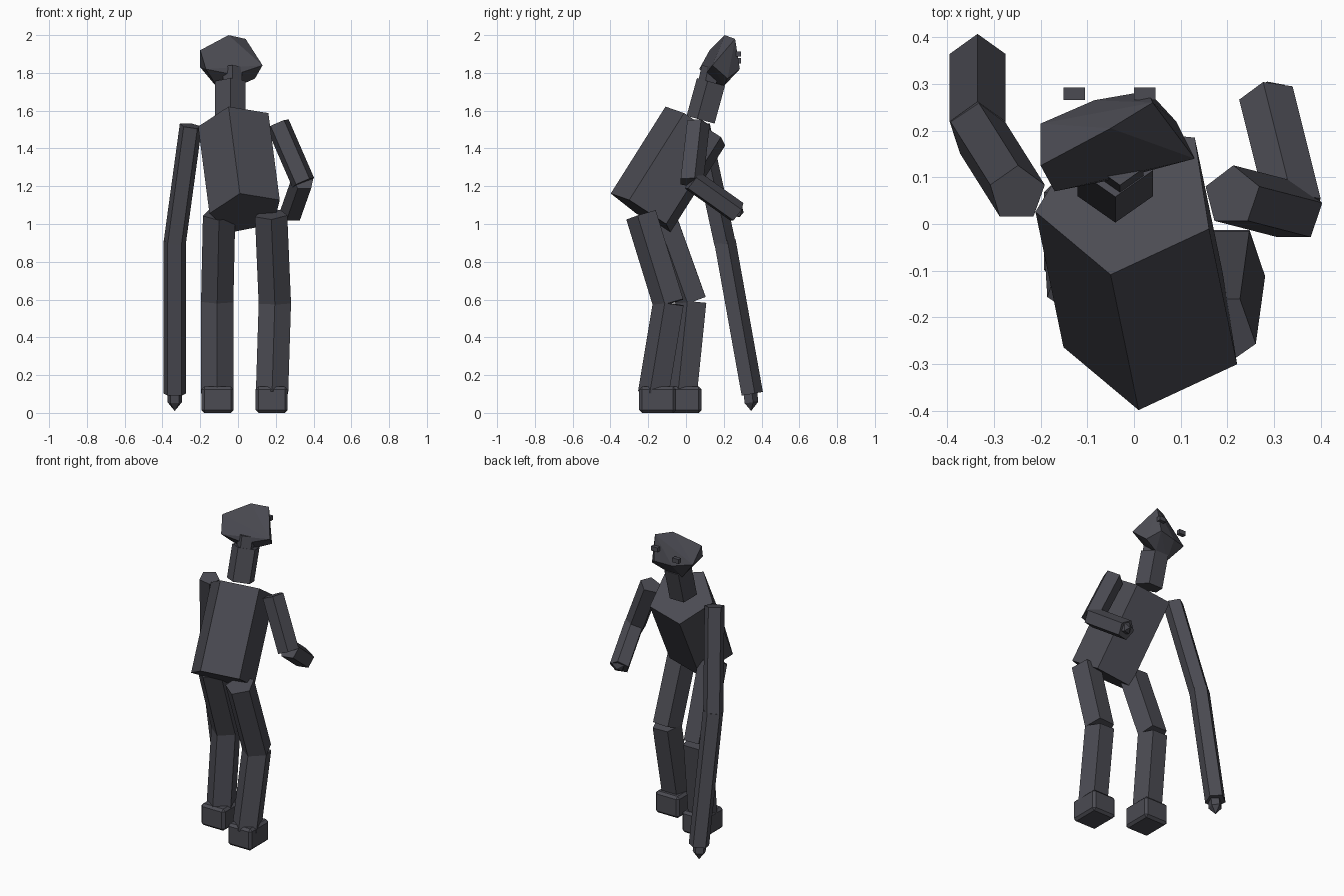
import bpy
import bmesh
import math
from mathutils import Vector

if "Cube" in bpy.data.objects:
    bpy.data.objects.remove(bpy.data.objects["Cube"])

# One dark slate colour for the whole figure
slate = bpy.data.materials.new("dark slate")
slate.use_nodes = True
colour = (0.07, 0.07, 0.085, 1)
slate.diffuse_color = colour
slate.node_tree.nodes["Principled BSDF"].inputs["Base Color"].default_value = colour


def finish(name, bm):
    bmesh.ops.recalc_face_normals(bm, faces=bm.faces)
    mesh = bpy.data.meshes.new(name)
    bm.to_mesh(mesh)
    bm.free()
    mesh.materials.append(slate)
    obj = bpy.data.objects.new(name, mesh)
    bpy.context.collection.objects.link(obj)
    return obj


def hull(name, points):
    bm = bmesh.new()
    for p in points:
        bm.verts.new(p)
    bmesh.ops.convex_hull(bm, input=bm.verts)
    return finish(name, bm)


def prism(name, start, end, radius, facing, tip=None):
    """Five-sided bar whose first corner points along facing; tip adds a point."""
    start, end = Vector(start), Vector(end)
    axis = (end - start).normalized()
    u = Vector(facing)
    u = (u - axis * u.dot(axis)).normalized()
    v = axis.cross(u)
    bm = bmesh.new()
    rings = []
    for centre in (start, end):
        ring = []
        for i in range(5):
            a = math.tau * i / 5
            ring.append(bm.verts.new(centre + radius * (u * math.cos(a) + v * math.sin(a))))
        rings.append(ring)
    low, high = rings
    bm.faces.new(low)
    apex = bm.verts.new(tip) if tip else None
    if not tip:
        bm.faces.new(high)
    for i in range(5):
        j = (i + 1) % 5
        bm.faces.new((low[i], low[j], high[j], high[i]))
        if tip:
            bm.faces.new((high[i], high[j], apex))
    return finish(name, bm)


def box(name, centre, size, bevel=0):
    bm = bmesh.new()
    bmesh.ops.create_cube(bm, size=1)
    for v in bm.verts:
        v.co = Vector([c + k * s for c, k, s in zip(centre, v.co, size)])
    if bevel:
        bmesh.ops.bevel(bm, geom=bm.edges[:], offset=bevel, segments=1, affect='EDGES')
    return finish(name, bm)


BACK, FORE, UP = (0, -1, 0), (0, 1, 0), (0, 0, 1)

# Leaning torso and neck
prism("torso", (-.014, .06, 1.52), (.046, -.23, 1.06), .2, (-.036, -.17, .1))
prism("neck_base", (-.04, .085, 1.55), (-.04, .14, 1.75), .085, BACK)
prism("neck", (-.03, .09, 1.62), (-.03, .135, 1.83), .053, BACK)

# Faceted head
hull("head", [
    (-.20, .125, 1.92), (-.20, .215, 1.83), (-.17, .07, 1.82),
    (-.05, .205, 2.0), (.04, .26, 1.98), (.13, .14, 1.84),
    (.09, .22, 1.77), (-.10, .18, 1.71), (-.02, .10, 1.79),
    (.03, .285, 1.82), (-.085, .265, 1.81), (0, .2, 1.73)])

# Eyes
for name, x, z in (("left_eye", .023, 1.9), ("right_eye", -.128, 1.865)):
    box(name, (x, .279, z), (.046, .026, .028))

# Long hanging arm
prism("right_upper_arm", (-.25, .065, 1.52), (-.335, .2, .9), .062, FORE)
prism("right_forearm", (-.335, .2, .91), (-.335, .345, .1), .063, FORE)
prism("right_hand", (-.335, .335, .12), (-.335, .343, .055), .04, FORE, (-.335, .345, .01))

# Bent arm
prism("left_upper_arm", (.21, .06, 1.53), (.345, .025, 1.22), .066, FORE)
prism("left_forearm", (.345, .03, 1.23), (.285, .27, 1.06), .062, UP)
prism("left_hand", (.3, .24, 1.08), (.287, .285, 1.07), .04, UP, (.285, .305, 1.06))

# Legs: hip, knee, ankle and foot centre
legs = {
    "left": ((.175, -.23, 1.05), (.195, -.085, .58), (.18, -.165, .1), (.178, -.15)),
    "right": ((-.1, -.13, 1.05), (-.11, .035, .59), (-.11, -.015, .1), (-.108, -.015)),
}
for side, (hip, knee, ankle, foot) in legs.items():
    prism(side + "_thigh", hip, knee, .09, BACK)
    prism(side + "_shin", knee, ankle, .09, BACK)
    box(side + "_foot", (*foot, .07), (.17, .195, .14), .015)
